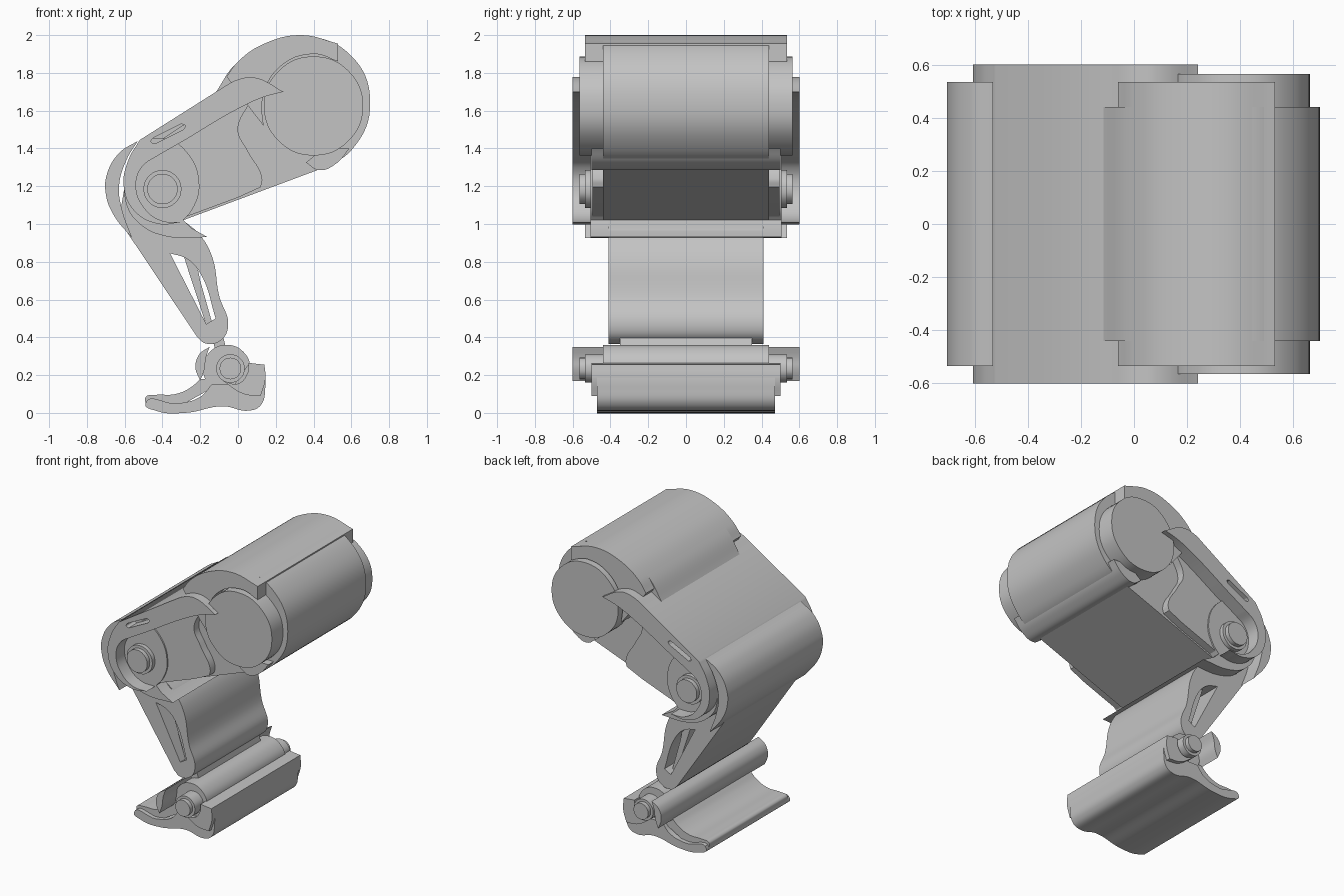
import bpy
import bmesh
from math import cos, sin, pi, radians

default_cube = bpy.data.objects.get("Cube")
if default_cube:
    bpy.data.objects.remove(default_cube, do_unlink=True)

grey = bpy.data.materials.new("plain grey")
grey.use_nodes = True
grey_colour = (0.55, 0.55, 0.55, 1.0)
grey.diffuse_color = grey_colour
grey.node_tree.nodes["Principled BSDF"].inputs["Base Color"].default_value = grey_colour


def corner(x, z):
    """A sharp profile point; plain (x, z) pairs are smooth points."""
    return (x, z, "VECTOR")


def circle(x, z, radius, count=8):
    """Smooth profile points around a circle."""
    angles = [2 * pi * step / count for step in range(count)]
    return [(x + radius * cos(a), z + radius * sin(a)) for a in angles]


def extrude_profile(name, half_width, *loops):
    """Extrude a side profile across the model; extra loops are holes."""
    curve = bpy.data.curves.new(name, "CURVE")
    curve.dimensions = "2D"
    curve.fill_mode = "BOTH"
    curve.extrude = half_width
    for loop in loops:
        spline = curve.splines.new("BEZIER")
        spline.bezier_points.add(len(loop) - 1)
        spline.use_cyclic_u = True
        spline.resolution_u = 8
        for point, profile in zip(spline.bezier_points, loop):
            point.co = (profile[0], profile[1], 0)
        for point, profile in zip(spline.bezier_points, loop):
            kind = profile[2] if len(profile) > 2 else "AUTO"
            point.handle_left_type = kind
            point.handle_right_type = kind
    part = bpy.data.objects.new(name, curve)
    bpy.context.collection.objects.link(part)
    part.rotation_euler.x = pi / 2
    bpy.ops.object.select_all(action="DESELECT")
    part.select_set(True)
    bpy.context.view_layer.objects.active = part
    bpy.ops.object.convert(target="MESH")
    part = bpy.context.view_layer.objects.active
    # Weld the caps to the walls so the rims shade cleanly
    bm = bmesh.new()
    bm.from_mesh(part.data)
    bmesh.ops.remove_doubles(bm, verts=bm.verts, dist=0.0002)
    bmesh.ops.recalc_face_normals(bm, faces=bm.faces)
    bm.to_mesh(part.data)
    bm.free()
    part.data.materials.clear()
    part.data.materials.append(grey)
    bpy.ops.object.shade_smooth_by_angle(angle=radians(30))
    return part


# Hip: drum, upper cover, lower rim and end discs
extrude_profile("hip_drum", 0.44, [
    (0.70, 1.645), (0.595, 1.895), (0.345, 1.995), (0.12, 1.94),
    (-0.02, 1.84), corner(-0.115, 1.70), corner(0.1, 1.55),
    corner(0.33, 1.27), corner(0.42, 1.285), (0.60, 1.39)])
extrude_profile("hip_cover", 0.535, [
    corner(-0.06, 1.78), (0.0, 1.86), (0.14, 1.955), (0.335, 2.0),
    corner(0.53, 1.955), corner(0.53, 1.86), (0.40, 1.90), (0.22, 1.83),
    (0.13, 1.66), corner(0.135, 1.52), (0.05, 1.63), corner(0.0, 1.70)])
extrude_profile("hip_lower_rim", 0.5, [
    corner(0.36, 1.325), (0.43, 1.285), (0.52, 1.32), corner(0.59, 1.40),
    corner(0.45, 1.40)])
extrude_profile("hip_disc", 0.565, circle(0.40, 1.625, 0.262))

# Thigh: core, side plates and the outer bar hooked around the knee
extrude_profile("thigh_core", 0.44, [
    corner(-0.29, 1.02), corner(0.42, 1.285), corner(0.30, 1.60),
    corner(-0.05, 1.72), corner(-0.50, 1.43), corner(-0.45, 1.10)])
extrude_profile("thigh_side_plate", 0.495, [
    corner(-0.27, 1.04), corner(0.0, 1.14), corner(0.12, 1.195),
    (0.128, 1.24), (0.05, 1.39), (0.0, 1.50), corner(0.06, 1.64),
    corner(-0.08, 1.66), corner(-0.48, 1.40)])
extrude_profile("thigh_outer_bar", 0.6, [
    (-0.605, 1.20), (-0.58, 1.34), corner(-0.52, 1.445),
    corner(-0.10, 1.71), (0.0, 1.765), (0.09, 1.775), corner(0.24, 1.70),
    (0.13, 1.67), (0.0, 1.61), corner(-0.28, 1.445), corner(-0.42, 1.365),
    (-0.51, 1.30), (-0.54, 1.20), (-0.50, 1.09), (-0.41, 1.02),
    corner(-0.30, 1.01), (-0.42, 1.0), (-0.55, 1.07)], [
    corner(-0.44, 1.425), (-0.46, 1.435), corner(-0.45, 1.455),
    corner(-0.30, 1.53), (-0.28, 1.52), corner(-0.29, 1.50)])

# Knee: shell, head and stepped pin
extrude_profile("knee_shell", 0.535, [
    corner(-0.53, 1.44), (-0.63, 1.375), (-0.695, 1.26), (-0.70, 1.16),
    (-0.66, 1.05), corner(-0.56, 0.925), (-0.615, 1.08), (-0.63, 1.20),
    (-0.59, 1.34)])
extrude_profile("knee_head", 0.505, [
    (-0.58, 1.30), (-0.51, 1.42), (-0.40, 1.455), (-0.27, 1.38),
    (-0.205, 1.21), (-0.24, 1.08), corner(-0.29, 1.02),
    corner(-0.25, 0.98), corner(-0.16, 0.93), (-0.38, 0.935),
    (-0.52, 1.0), (-0.595, 1.12)])
for name, half_width, radius in (("knee_washer", 0.535, 0.1),
                                 ("knee_pin", 0.565, 0.08)):
    extrude_profile(name, half_width, circle(-0.40, 1.185, radius))

# Shin with a through window and an inner strut
extrude_profile("shin", 0.41, [
    corner(-0.63, 1.02), corner(-0.215, 0.40), (-0.17, 0.367),
    (-0.09, 0.385), (-0.052, 0.46), (-0.10, 0.62), (-0.138, 0.83),
    (-0.20, 0.94), corner(-0.29, 1.02), corner(-0.30, 1.20),
    corner(-0.60, 1.20)], [
    corner(-0.36, 0.845), (-0.27, 0.815), (-0.20, 0.74),
    corner(-0.118, 0.50), corner(-0.168, 0.47)])
extrude_profile("shin_strut", 0.35, [
    corner(-0.29, 0.84), corner(-0.22, 0.80), corner(-0.20, 0.70),
    corner(-0.135, 0.47), corner(-0.168, 0.465), corner(-0.265, 0.76)])

# Ankle: link, barrel, rear guard and stepped pin
extrude_profile("ankle_link", 0.35, [
    corner(-0.14, 0.41), corner(-0.08, 0.41), corner(-0.06, 0.33),
    corner(-0.12, 0.33)])
extrude_profile("ankle_barrel", 0.44, circle(-0.06, 0.235, 0.125))
extrude_profile("ankle_guard", 0.6, [
    corner(-0.15, 0.35), (-0.205, 0.31), (-0.225, 0.24),
    corner(-0.20, 0.17), (-0.178, 0.23), (-0.17, 0.29)])
for name, half_width, radius in (("ankle_washer", 0.535, 0.075),
                                 ("ankle_pin", 0.565, 0.057)):
    extrude_profile(name, half_width, circle(-0.04, 0.235, radius))

# Foot: sole, curved instep and heel block
extrude_profile("foot_sole", 0.47, [
    (-0.49, 0.05), (-0.43, 0.01), (-0.28, 0.0), (-0.08, 0.035),
    (0.06, 0.012), (0.12, 0.04), (0.145, 0.14), corner(0.14, 0.25),
    corner(0.05, 0.25), corner(-0.02, 0.15), corner(-0.14, 0.15),
    (-0.20, 0.085), (-0.32, 0.05)])
extrude_profile("foot_instep", 0.44, [
    corner(-0.49, 0.05), (-0.488, 0.085), (-0.44, 0.095), (-0.33, 0.10),
    (-0.25, 0.135), corner(-0.20, 0.18), corner(-0.10, 0.18),
    corner(-0.14, 0.13), corner(-0.30, 0.04)])
extrude_profile("heel_block", 0.5, [
    corner(0.055, 0.265), corner(0.14, 0.255), (0.145, 0.18),
    corner(0.12, 0.09), (0.03, 0.10), corner(-0.08, 0.17), (0.0, 0.155),
    (0.05, 0.21)])
